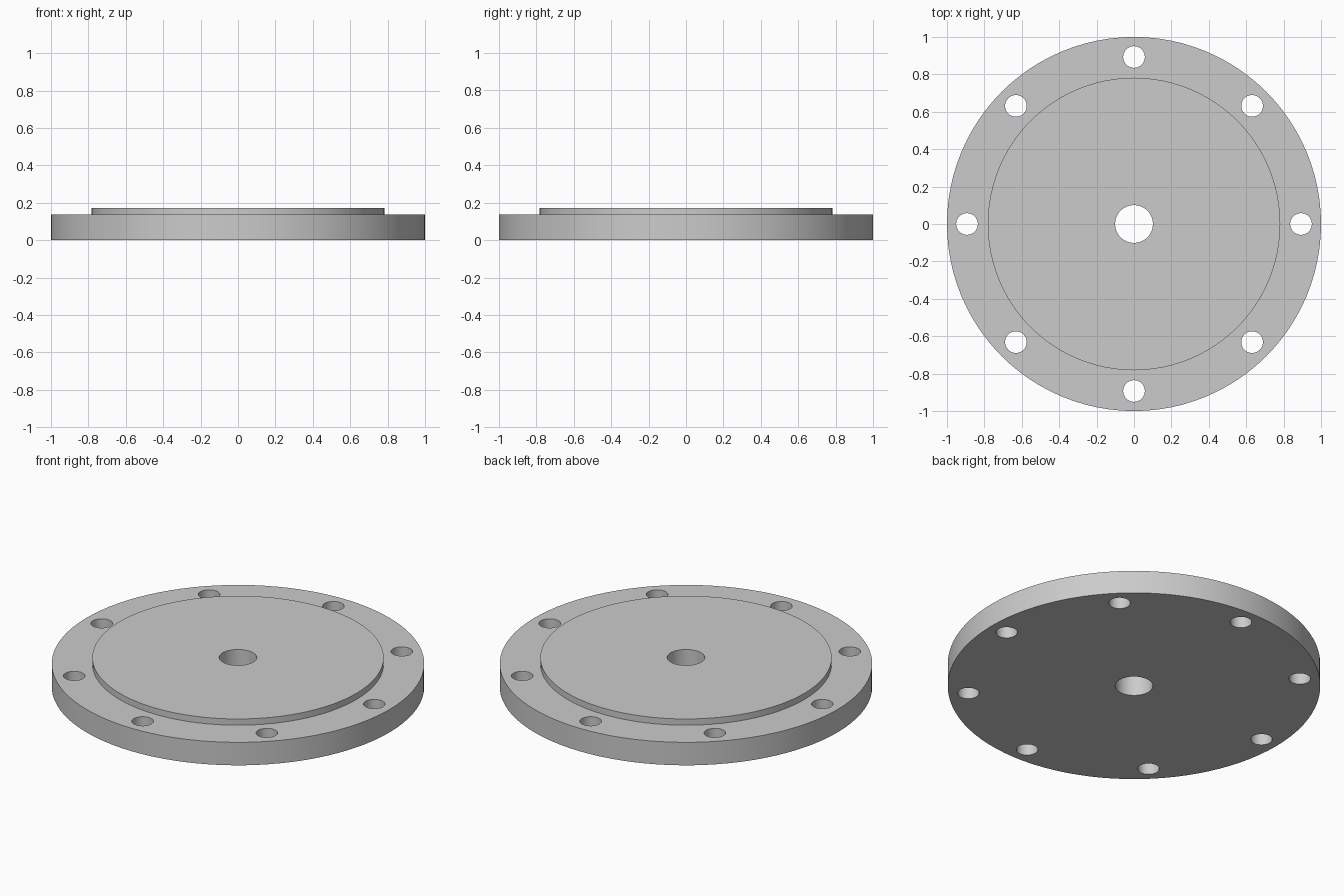
import bpy
import math

cube = bpy.data.objects.get("Cube")
if cube:
    bpy.data.objects.remove(cube, do_unlink=True)

BASE_TOP, FACE_TOP = 0.136, 0.173
BOLT_COUNT, BOLT_CIRCLE = 8, 0.893

metal = bpy.data.materials.new("plain grey metal")
metal.use_nodes = True
metal.diffuse_color = (0.6, 0.6, 0.6, 1)
metal.node_tree.nodes["Principled BSDF"].inputs["Base Color"].default_value = (0.6, 0.6, 0.6, 1)


def cylinder(name, radius, z0, z1, x=0, y=0, sides=96):
    bpy.ops.mesh.primitive_cylinder_add(
        vertices=sides, radius=radius, depth=z1 - z0, location=(x, y, (z0 + z1) / 2))
    obj = bpy.context.object
    obj.name = name
    obj.data.materials.append(metal)
    return obj


def apply_boolean(target, tool, operation):
    mod = target.modifiers.new(operation.title(), "BOOLEAN")
    mod.operation = operation
    mod.solver = "EXACT"
    mod.object = tool
    bpy.context.view_layer.objects.active = target
    bpy.ops.object.modifier_apply(modifier=mod.name)
    bpy.data.objects.remove(tool, do_unlink=True)


# Disc with a raised central face
flange = cylinder("flange_plate", 1, 0, BASE_TOP)
apply_boolean(flange, cylinder("raised_face", 0.782, BASE_TOP / 2, FACE_TOP), "UNION")

# Central bore
apply_boolean(flange, cylinder("bore_cutter", 0.101, -0.1, 0.3, sides=48), "DIFFERENCE")

# Ring of bolt holes
for i in range(BOLT_COUNT):
    a = math.tau * i / BOLT_COUNT
    hole = cylinder("bolt_hole_cutter", 0.058, -0.1, 0.3,
                    BOLT_CIRCLE * math.cos(a), BOLT_CIRCLE * math.sin(a), sides=32)
    apply_boolean(flange, hole, "DIFFERENCE")

# Smooth walls with crisp rims
bpy.ops.object.select_all(action="DESELECT")
flange.select_set(True)
bpy.context.view_layer.objects.active = flange
bpy.ops.object.shade_smooth_by_angle(angle=math.radians(30))
